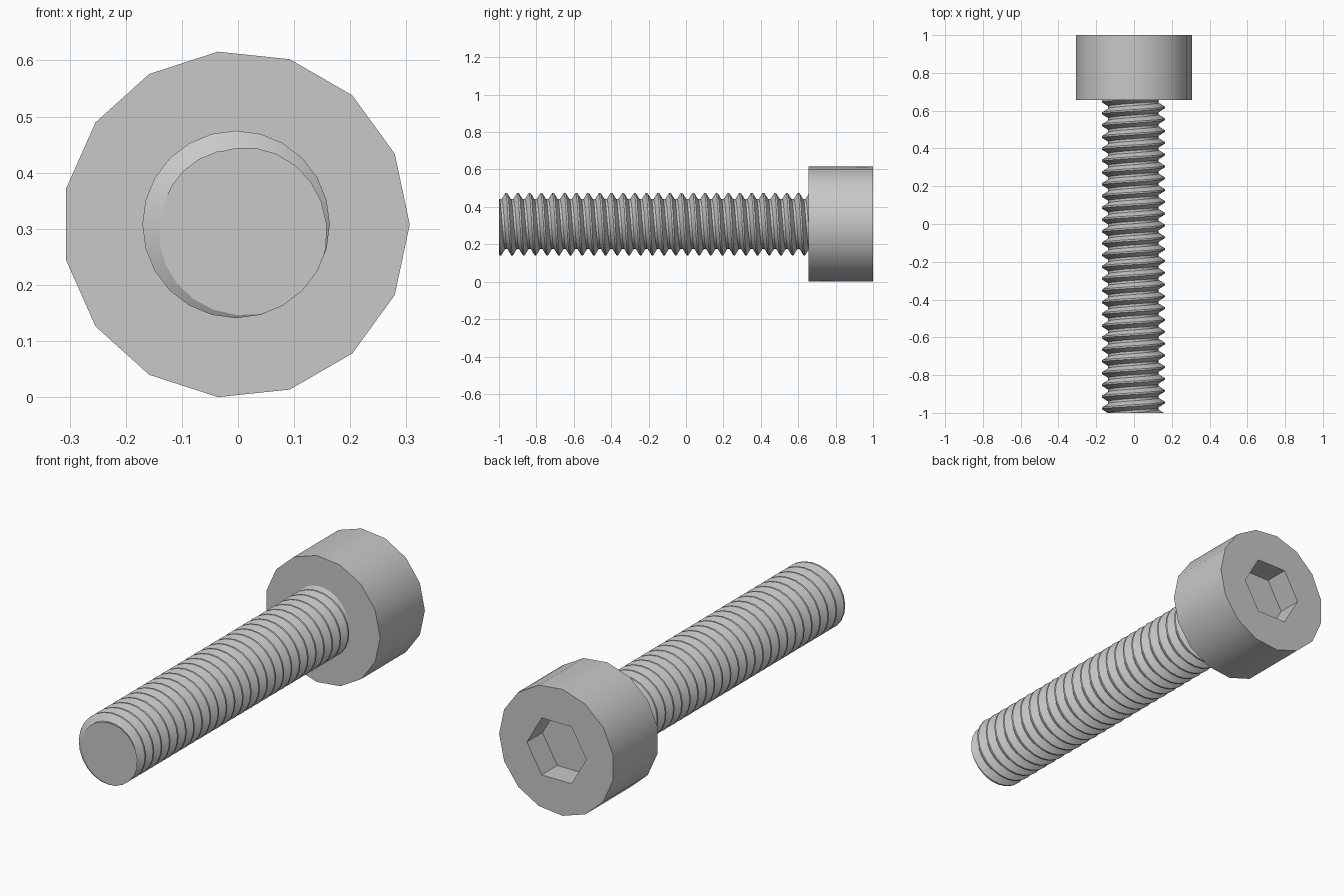
import bpy
import bmesh
from math import sin, cos, pi, radians, floor
from mathutils import Vector

default = bpy.data.objects.get("Cube")
if default:
    bpy.data.objects.remove(default, do_unlink=True)

HEAD_R, HEAD_SIDES, HEAD_Y = 0.3095, 15, 0.656
CX = -HEAD_R * (1 - cos(pi / HEAD_SIDES)) / 2      # keeps the odd polygon centred
CZ = HEAD_R * sin(radians(96))                     # rests the lowest corner on z = 0
CREST, ROOT, PITCH, STEPS = 0.167, 0.134, 0.0625, 24

steel = bpy.data.materials.new("grey steel")
steel.use_nodes = True
GREY = (0.58, 0.58, 0.58, 1)
steel.diffuse_color = GREY
bsdf = steel.node_tree.nodes["Principled BSDF"]
bsdf.inputs["Base Color"].default_value = GREY
bsdf.inputs["Roughness"].default_value = 0.5


def polar(radius, angle, y):
    return Vector((CX + radius * cos(angle), y, CZ + radius * sin(angle)))


def ring(bm, radius, sides, y):
    return [bm.verts.new(polar(radius, 2 * pi * i / sides, y)) for i in range(sides)]


def bridge(bm, a, b):
    n = len(a)
    for i in range(n):
        j = (i + 1) % n
        bm.faces.new((a[i], a[j], b[j], b[i]))


def loop_edges(bm, verts):
    n = len(verts)
    return [bm.edges.get((verts[i], verts[(i + 1) % n])) for i in range(n)]


def finish(bm, name):
    bmesh.ops.recalc_face_normals(bm, faces=bm.faces)
    mesh = bpy.data.meshes.new(name)
    bm.to_mesh(mesh)
    bm.free()
    mesh.materials.append(steel)
    obj = bpy.data.objects.new(name, mesh)
    bpy.context.collection.objects.link(obj)
    bpy.ops.object.select_all(action="DESELECT")
    obj.select_set(True)
    bpy.context.view_layer.objects.active = obj
    bpy.ops.object.shade_smooth_by_angle(angle=radians(30))
    return obj


# Cylindrical head with a hexagonal drive socket in its back face
bm = bmesh.new()
under = ring(bm, HEAD_R, HEAD_SIDES, HEAD_Y)
outer = ring(bm, HEAD_R, HEAD_SIDES, 1.0)
mouth = ring(bm, 0.16, 6, 1.0)
floor_ring = ring(bm, 0.16, 6, 0.88)
bridge(bm, under, outer)
bridge(bm, mouth, floor_ring)
bm.faces.new(under)
bm.faces.new(floor_ring)
bmesh.ops.triangle_fill(bm, use_beauty=True,
                        edges=loop_edges(bm, outer) + loop_edges(bm, mouth))
finish(bm, "socket_head")

# Threaded shank: a right-handed helical sweep of one tooth, trimmed flat at both ends
bm = bmesh.new()
tooth = [(-0.07, CREST), (0.07, CREST), (0.4, ROOT), (0.6, ROOT)]
turns = floor((HEAD_Y + 1) / PITCH) + 4
sweep = []
for i in range(turns * STEPS):
    angle = radians(-45) - 2 * pi * i / STEPS
    y = -1 + PITCH * (i / STEPS - 2)
    sweep.append([bm.verts.new(polar(r, angle, y + t * PITCH)) for t, r in tooth])
for i in range(len(sweep) - STEPS - 1):
    here = sweep[i] + [sweep[i + STEPS][0]]
    after = sweep[i + 1] + [sweep[i + 1 + STEPS][0]]
    for k in range(len(tooth)):
        bm.faces.new((here[k], here[k + 1], after[k + 1], after[k]))
for y, direction in ((-1, -1), (HEAD_Y + 0.01, 1)):
    cut = bmesh.ops.bisect_plane(
        bm, geom=bm.verts[:] + bm.edges[:] + bm.faces[:], dist=1e-6,
        plane_co=(0, y, 0), plane_no=(0, direction, 0), clear_outer=True)
    rim = [e for e in cut["geom_cut"] if isinstance(e, bmesh.types.BMEdge)]
    bmesh.ops.triangle_fill(bm, use_beauty=True, edges=rim)
finish(bm, "threaded_shank")
